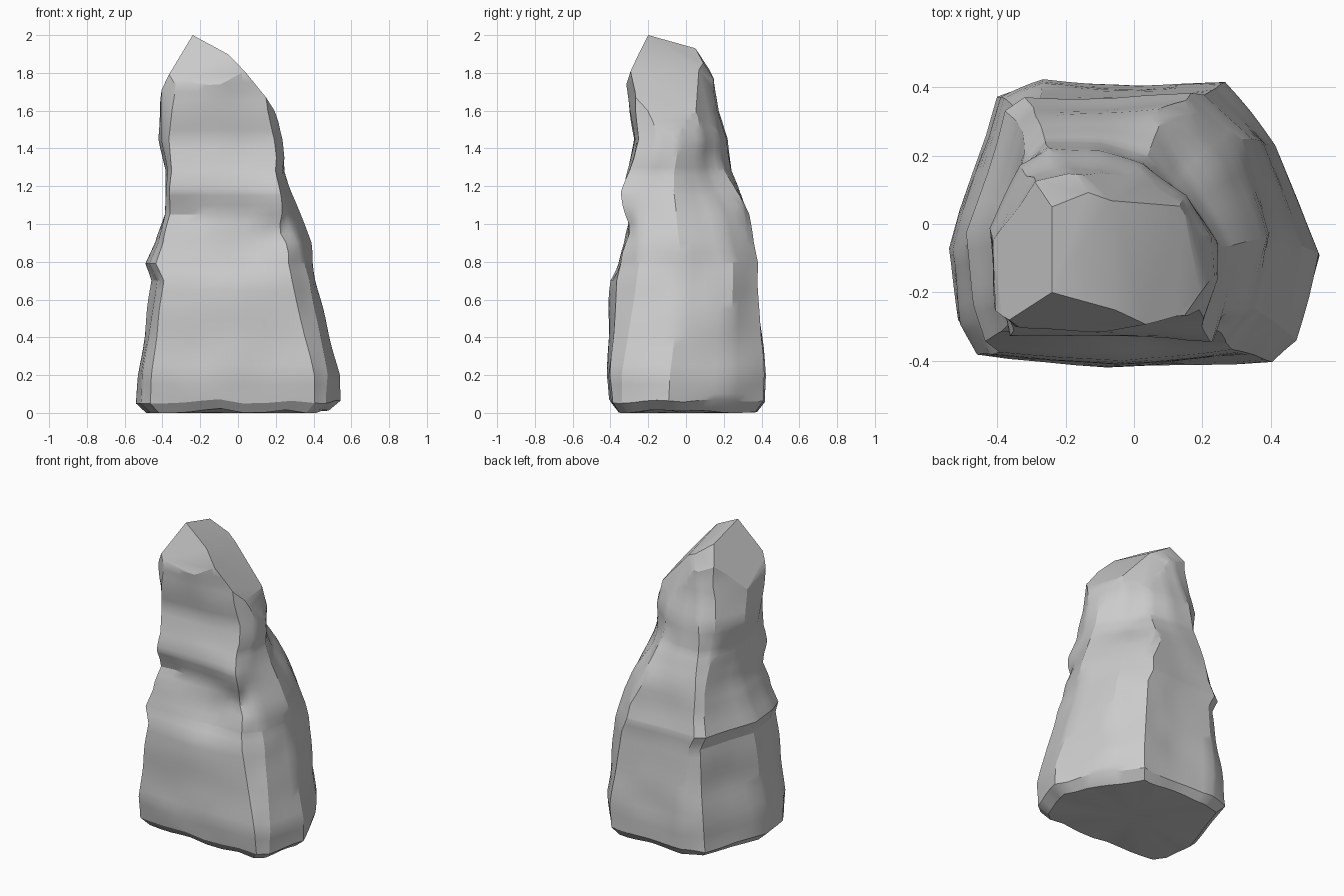
import bpy, bmesh, math
from mathutils import Vector, noise

if "Cube" in bpy.data.objects:
    bpy.data.objects.remove(bpy.data.objects["Cube"])

# Key cross-sections, counter-clockwise from the front left corner
SECTIONS = [
    (0.05, [(-.52, -.30), (-.47, -.38), (-.10, -.42), (.41, -.41), (.47, -.36), (.54, -.10),
            (.40, .22), (.26, .42), (0, .41), (-.26, .43), (-.40, .38), (-.545, -.08)]),
    (0.70, [(-.455, -.25), (-.42, -.37), (-.05, -.40), (.28, -.36), (.38, -.26), (.42, -.03),
            (.34, .25), (.20, .38), (0, .365), (-.30, .37), (-.36, .33), (-.49, -.05)]),
    (1.05, [(-.385, -.22), (-.37, -.30), (0, -.31), (.24, -.33), (.27, -.25), (.33, -.05),
            (.25, .18), (.10, .335), (-.10, .32), (-.28, .31), (-.32, .27), (-.385, 0)]),
    (1.35, [(-.39, -.20), (-.36, -.30), (-.06, -.29), (.20, -.28), (.24, -.16), (.24, -.05),
            (.16, .08), (.03, .19), (-.10, .23), (-.26, .24), (-.33, .17), (-.40, -.02)]),
    (1.70, [(-.41, -.25), (-.34, -.30), (-.10, -.31), (.14, -.27), (.18, -.20), (.16, -.08),
            (.12, .06), (0, .12), (-.10, .15), (-.20, .16), (-.30, .14), (-.42, -.05)]),
]
# Silhouette: z, left, right, front, back
EXTENTS = [
    (0.00, -.49, .48, -.36, .38), (0.05, -.545, .54, -.40, .42), (0.20, -.535, .54, -.42, .42),
    (0.40, -.50, .49, -.41, .40), (0.70, -.46, .42, -.405, .38), (0.79, -.495, .40, -.37, .385),
    (0.90, -.44, .385, -.34, .36), (1.05, -.39, .33, -.33, .335), (1.17, -.385, .285, -.335, .28),
    (1.28, -.385, .25, -.31, .24), (1.45, -.42, .235, -.275, .225), (1.60, -.415, .20, -.30, .17),
    (1.75, -.41, .18, -.315, .15), (2.10, -.40, .16, -.315, .13),
]
# Dents and bulges: centre, radius, outward push
PUSHES = [((.23, -.33, .96), .07, -.06), ((-.32, -.32, 1.06), .08, -.04),
          ((.05, -.35, .92), .17, -.03), ((.20, -.32, 1.16), .09, .02),
          ((.32, -.02, .62), .14, -.02), ((.20, .15, 1.20), .14, -.03),
          ((-.05, -.31, 1.45), .15, -.01), ((-.45, .15, .45), .15, -.02)]
# Chiselled faces of the peak: point, slope dz/dx, slope dz/dy
APEX, RIDGE = (-.24, -.20, 2.0), (-.24, .05, 1.93)
CUTS = [(APEX, 1.85, -.28), (APEX, -.62, -.28), (APEX, .12, 2.4),
        (RIDGE, -.10, -1.6), ((-.07, -.11, 1.875), -1.15, -.30), ((.17, -.12, 1.61), -2.2, -.5),
        ((-.05, .13, 1.66), -1.3, -2.2)]


def bracket(table, z):
    for a, b in zip(table, table[1:]):
        if z <= b[0]:
            break
    return a, b, min(max((z - a[0]) / (b[0] - a[0]), 0), 1)


def ring(z, per_edge=4):
    a, b, t = bracket(SECTIONS, z)
    pts = [Vector(p).lerp(Vector(q), t) for p, q in zip(a[1], b[1])]
    a, b, t = bracket(EXTENTS, z)
    l, r, f, k = [u + (v - u) * t for u, v in zip(a[1:], b[1:])]
    xs, ys = [p.x for p in pts], [p.y for p in pts]
    fit = [Vector((l + (p.x - min(xs)) / (max(xs) - min(xs)) * (r - l),
                   f + (p.y - min(ys)) / (max(ys) - min(ys)) * (k - f), z)) for p in pts]
    return [p.lerp(q, i / per_edge) for p, q in zip(fit, fit[1:] + fit[:1]) for i in range(per_edge)]


def weather(p):
    out = Vector((p.x + .05, p.y, 0)).normalized()
    d = .012 * noise.noise(p * 4.5)
    for c, rad, push in PUSHES:
        d += push * math.exp(-((p - Vector(c)).length / rad) ** 2)
    lift = .025 * max(0, noise.noise(p * 5) + .3) if p.z < .1 else 0
    return p + out * d + Vector((0, 0, lift))


# Rock body: stacked rings
bm = bmesh.new()
levels = sorted({round(.05 * i, 2) for i in range(43)} | {e[0] for e in EXTENTS})
rings = [[bm.verts.new(weather(p)) for p in ring(z)] for z in levels]
n = len(rings[0])
for lo, hi in zip(rings, rings[1:]):
    for i in range(n):
        j = (i + 1) % n
        bm.faces.new((lo[i], lo[j], hi[j], hi[i]))

# Slightly uneven underside
mid = bm.verts.new((0, 0, 0))
for i in range(n):
    bm.faces.new((rings[0][(i + 1) % n], rings[0][i], mid))
bm.faces.new(rings[-1])

# Peak: slice the facets
for co, sx, sy in CUTS:
    geom = bm.verts[:] + bm.edges[:] + bm.faces[:]
    bmesh.ops.bisect_plane(bm, geom=geom, dist=1e-5, plane_co=co, plane_no=(-sx, -sy, 1), clear_outer=True)
    bmesh.ops.holes_fill(bm, edges=[e for e in bm.edges if e.is_boundary], sides=0)
bmesh.ops.remove_doubles(bm, verts=bm.verts[:], dist=.002)
bmesh.ops.recalc_face_normals(bm, faces=bm.faces[:])

mesh = bpy.data.meshes.new("rock_spire")
bm.to_mesh(mesh)
bm.free()
rock = bpy.data.objects.new("rock_spire", mesh)
bpy.context.collection.objects.link(rock)
bpy.context.view_layer.objects.active = rock
rock.select_set(True)
bpy.ops.object.shade_smooth_by_angle(angle=math.radians(28))
